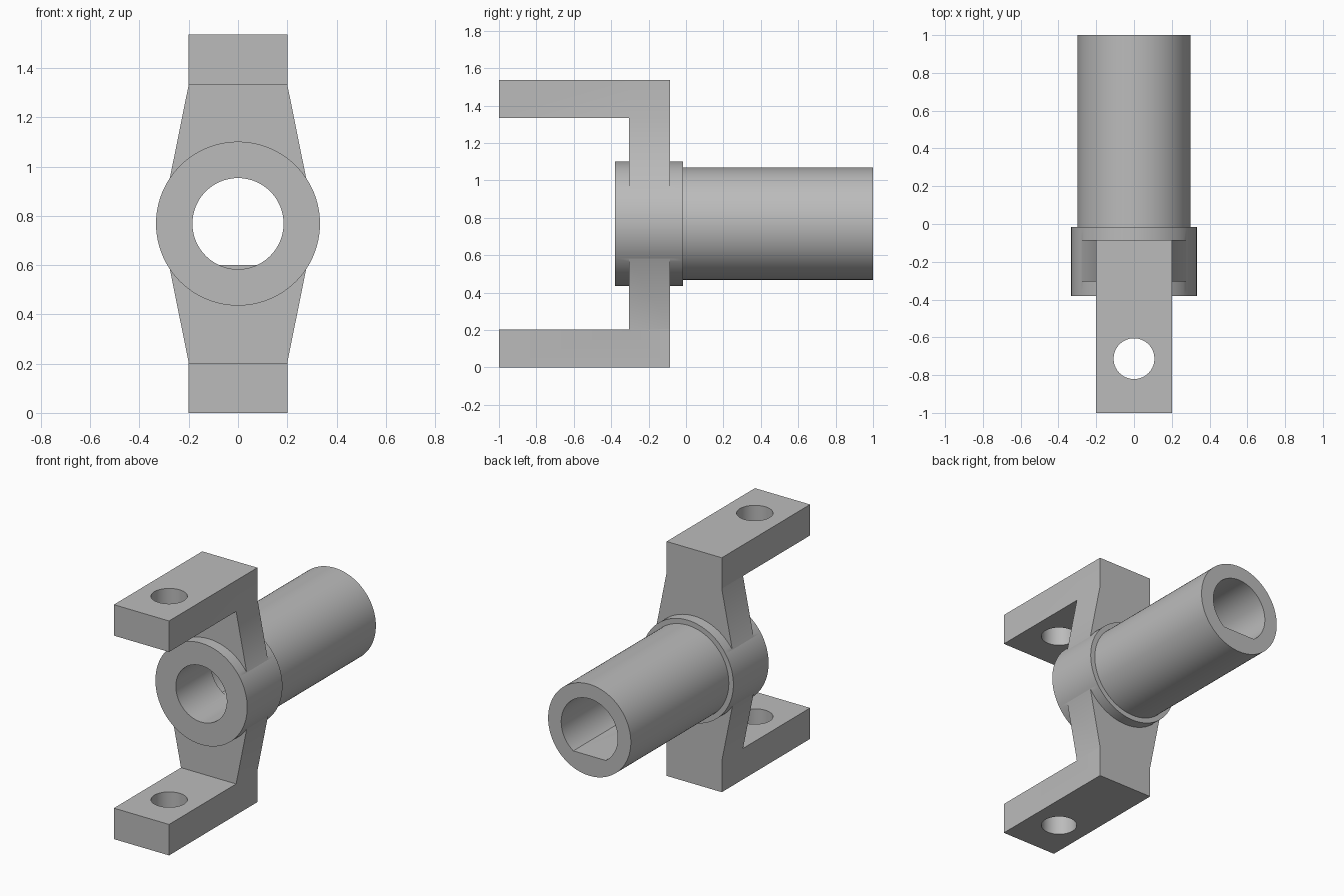
import bpy, bmesh, math
from mathutils import Vector

if "Cube" in bpy.data.objects:
    bpy.data.objects.remove(bpy.data.objects["Cube"])

HEIGHT = 1.537
MID = HEIGHT / 2
FOOT = 0.203
BACK = -0.085

steel = bpy.data.materials.new("grey_steel")
steel.use_nodes = True
GREY = (0.5, 0.5, 0.5, 1)
steel.diffuse_color = GREY
steel.node_tree.nodes["Principled BSDF"].inputs["Base Color"].default_value = GREY


def prism(name, outline, start, depth):
    """Extrude a closed outline of 3D points along a depth vector."""
    bm = bmesh.new()
    face = bm.faces.new([bm.verts.new(p) for p in outline])
    new = bmesh.ops.extrude_face_region(bm, geom=[face])["geom"]
    bmesh.ops.translate(bm, vec=depth, verts=[v for v in new if isinstance(v, bmesh.types.BMVert)])
    bmesh.ops.translate(bm, vec=start, verts=bm.verts)
    bmesh.ops.recalc_face_normals(bm, faces=bm.faces)
    mesh = bpy.data.meshes.new(name)
    bm.to_mesh(mesh)
    bm.free()
    mesh.materials.append(steel)
    obj = bpy.data.objects.new(name, mesh)
    bpy.context.collection.objects.link(obj)
    return obj


def along_y(name, points, y0, y1):
    return prism(name, [(x, 0, z) for x, z in points], Vector((0, y0, 0)), Vector((0, y1 - y0, 0)))


def circle(radius, cx=0.0, cy=MID, flat=None, n=96):
    """Circle points, or a D shape when a flat depth below the centre is given."""
    gap = math.acos(flat / radius) if flat else 0
    steps = n if flat else n - 1
    span = 2 * math.pi - 2 * gap
    angles = [-math.pi / 2 + gap + span * i / n for i in range(steps + 1)]
    return [(cx + radius * math.cos(a), cy + radius * math.sin(a)) for a in angles]


def combine(target, other, operation):
    mod = target.modifiers.new(operation.lower(), 'BOOLEAN')
    mod.operation = operation
    mod.solver = 'EXACT'
    mod.object = other
    bpy.context.view_layer.objects.active = target
    bpy.ops.object.modifier_apply(modifier=mod.name)
    bpy.data.objects.remove(other)


# Upright web, widening towards the collar
half = [(0.2, 0), (0.2, FOOT), (0.314, MID), (0.2, HEIGHT - FOOT), (0.2, HEIGHT)]
web = along_y("yoke_bracket", half + [(-x, z) for x, z in reversed(half)], -0.305, BACK)

# Forward arms with pin holes
for name, z in (("lower_arm", 0), ("upper_arm", HEIGHT - FOOT)):
    arm = along_y(name, [(-0.2, z), (0.2, z), (0.2, z + FOOT), (-0.2, z + FOOT)], -1, BACK)
    hole = prism("pin_hole", [(x, y, 0) for x, y in circle(0.108, cy=-0.713)],
                 Vector((0, 0, z - 0.1)), Vector((0, 0, FOOT + 0.2)))
    combine(arm, hole, 'DIFFERENCE')
    combine(web, arm, 'UNION')

# Collar and rear tube
combine(web, along_y("collar", circle(0.333), -0.38, -0.015), 'UNION')
combine(web, along_y("tube", circle(0.3), -0.1, 1), 'UNION')

# Round front bore meeting a D-shaped rear socket
combine(web, along_y("front_bore", circle(0.185), -0.5, 0.05), 'DIFFERENCE')
combine(web, along_y("rear_socket", circle(0.205, flat=0.168), -0.015, 1.1), 'DIFFERENCE')

# Crisp edges, smooth cylinders
bpy.ops.object.select_all(action='DESELECT')
web.select_set(True)
bpy.context.view_layer.objects.active = web
bpy.ops.object.shade_smooth_by_angle(angle=math.radians(25))
